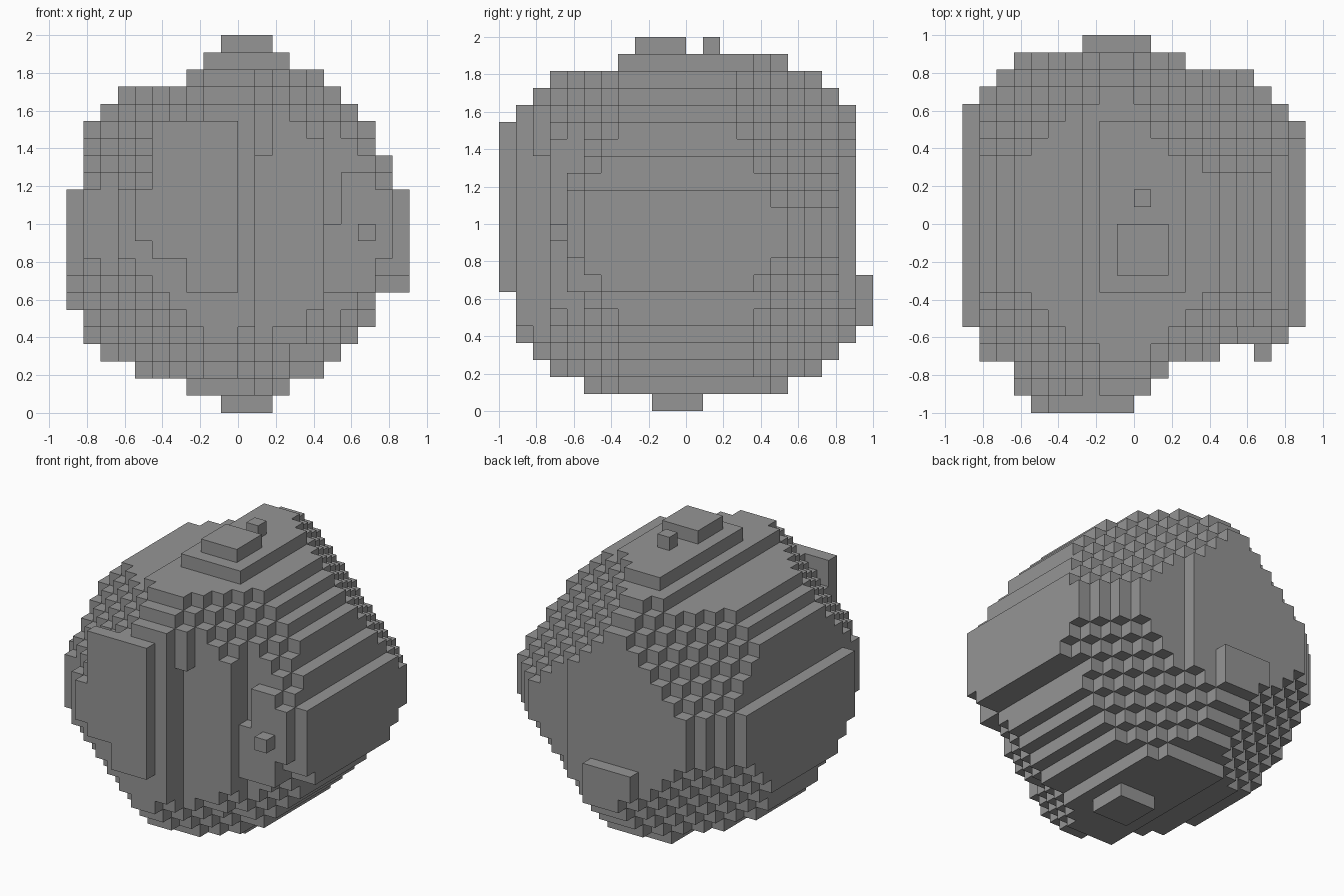
import bpy
import bmesh
from mathutils import Vector

cube = bpy.data.objects.get("Cube")
if cube:
    bpy.data.objects.remove(cube, do_unlink=True)

N = 22            # blocks along the longest side
H = N // 2
CELL = 2 / N

# Stepped outlines in blocks from the centre: by height, then by depth
front_minus = [1, 3, 6, 8, 9, 9] + [10] * 7 + [9] * 4 + [8, 7, 3, 2, 1]
front_plus = [2, 3, 5, 6, 7, 8, 8] + [10] * 6 + [9, 9, 8, 8, 7, 6, 5, 3, 2]
side_minus = [2, 6, 8, 9] + [10] * 3 + [11] * 10 + [10, 9, 8, 4, 3]
side_plus = [1, 6, 8, 9, 10] + [11] * 3 + [10] * 10 + [9, 8, 6, 2]
top_minus = [6, 7, 7, 9, 9] + [10] * 13 + [9, 8, 7, 3]
top_plus = [0, 1, 2, 5, 9] + [10] * 12 + [9, 8, 7, 3, 1]

# Slanted cuts across the eight corners: direction and distance
corner_cuts = [
    (Vector((1, 1, 1)), 1.43),
    (Vector((1, -1, 1)), 1.52),
    (Vector((1, 1, -1)), 1.55),
    (Vector((0.82, -0.96, -1)), 1.42),
    (Vector((-1, 1, 1)), 1.61),
    (Vector((-1, -1, 1)), 1.62),
    (Vector((-1, 1, -1)), 1.62),
    (Vector((-1, -1, -1)), 1.65),
]


def in_any(p, boxes):
    return any(all(a <= v < b for v, a, b in zip(p, low, high))
               for low, high in boxes)


# Raised plates that stand on the rounded body
crown = [((-1, -3, 21), (2, 0, 22)), ((0, 1, 21), (1, 2, 22))]
front_plate = [((-3, -11, 7), (0, -10, 17)), ((-5, -11, 9), (-3, -10, 17)),
               ((-6, -11, 10), (-5, -10, 13))]
corner_plate = [((6, -7, 7), (8, -6, 14)), ((5, -7, 7), (6, -6, 11)),
                ((8, -7, 9), (9, -6, 13)), ((7, -8, 10), (8, -7, 11))]


def solid(x, y, z):
    """True where the boulder fills the block at this grid position."""
    p = (x, y, z)
    if in_any(p, crown + front_plate + corner_plate):
        return True
    # those layers hold nothing else
    if z == N - 1 or y == -H or (y == -7 and x >= 5):
        return False
    # ledge broken out of the front corner
    if y == -9 and x >= 1 and z < 15:
        return False
    # rounded body trimmed by the corner cuts and the three outlines
    c = (Vector(p) + Vector((0.5, 0.5, 0.5 - H))) * CELL
    if ((c.x + 0.03) / 1.05) ** 2 + (c.y / 1.1) ** 2 + (c.z / 1.07) ** 2 > 1:
        return False
    if any(c.dot(n) > d for n, d in corner_cuts):
        return False
    return (-front_minus[z] <= x < front_plus[z]
            and -side_minus[z] <= y < side_plus[z]
            and -top_minus[y + H] <= x < top_plus[y + H])


# Axis directions for the six sides of a block
SIDES = [Vector([s if i == a else 0 for i in range(3)])
         for a in range(3) for s in (-1, 1)]


def build_boulder():
    span = range(-H, H)
    filled = {(x, y, z) for x in span for y in span for z in range(N)
              if solid(x, y, z)}
    bm = bmesh.new()
    corners = {}

    def corner(v):
        key = tuple(round(k * 2) for k in v)
        if key not in corners:
            corners[key] = bm.verts.new(Vector(v) * CELL)
        return corners[key]

    for p in filled:
        mid = Vector(p) + Vector((0.5, 0.5, 0.5))
        for n in SIDES:
            if tuple(int(k) for k in Vector(p) + n) in filled:
                continue
            u = Vector((n.y, n.z, n.x))
            w = n.cross(u)
            loop = [mid + (n + u * a + w * b) / 2
                    for a, b in ((-1, -1), (1, -1), (1, 1), (-1, 1))]
            bm.faces.new([corner(v) for v in loop])
    mesh = bpy.data.meshes.new("boulder")
    bm.to_mesh(mesh)
    bm.free()
    obj = bpy.data.objects.new("boulder", mesh)
    bpy.context.collection.objects.link(obj)
    return obj


# Plain stone colour
stone = bpy.data.materials.new("grey_stone")
stone.use_nodes = True
grey = (0.3, 0.3, 0.3, 1)
stone.diffuse_color = grey
for node in stone.node_tree.nodes:
    if node.type == "BSDF_PRINCIPLED":
        node.inputs["Base Color"].default_value = grey

boulder = build_boulder()
boulder.data.materials.append(stone)
